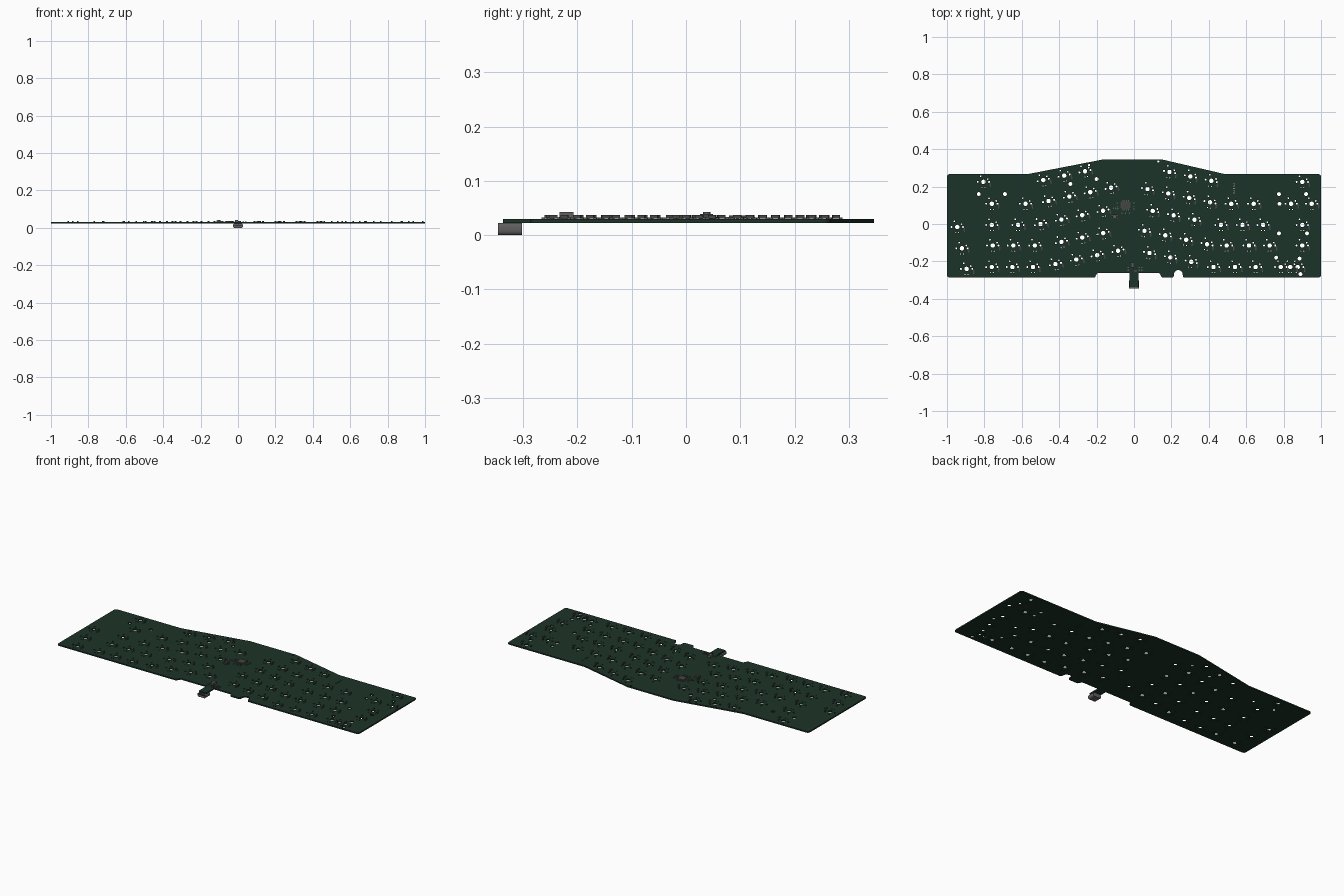
import bpy, bmesh, math
from mathutils import Matrix, Vector

if "Cube" in bpy.data.objects:
    bpy.data.objects.remove(bpy.data.objects["Cube"])

Z0, Z1 = 0.0225, 0.030          # board bottom and top
P = 0.114                       # key pitch
TILT = math.radians(12)


def material(name, col):
    m = bpy.data.materials.new(name)
    m.diffuse_color = (*col, 1)
    m.use_nodes = True
    m.node_tree.nodes["Principled BSDF"].inputs["Base Color"].default_value = m.diffuse_color
    return m


GREEN = material("board_green", (0.012, 0.033, 0.021))
DARK = material("chip_dark", (0.06, 0.06, 0.06))
METAL = material("metal_grey", (0.12, 0.115, 0.115))


def boxes(name, items, mat):
    """One object from boxes: (x, y, zmin, zmax, sx, sy, angle)."""
    bm = bmesh.new()
    for x, y, a, b, sx, sy, r in items:
        m = (Matrix.Translation((x, y, (a + b) / 2)) @ Matrix.Rotation(r, 4, 'Z')
             @ Matrix.Diagonal((sx, sy, b - a, 1)))
        bmesh.ops.create_cube(bm, size=1, matrix=m)
    me = bpy.data.meshes.new(name)
    bm.to_mesh(me)
    bm.free()
    me.materials.append(mat)
    ob = bpy.data.objects.new(name, me)
    bpy.context.collection.objects.link(ob)
    return ob


# switch positions (x, y, angle): tilted middle clusters, then straight outer keys
keys = []
for sx, sy, n, a in [(-.485, .235, 3, 1), (-.457, .123, 4, 1), (-.5, 0, 4, 1), (-.388, -.096, 3, 1),
                     (-.42, -.214, 4, 1), (.19, .278, 3, -1), (.072, .187, 4, -1),
                     (.1, .07, 3, -1), (.056, -.037, 4, -1), (.083, -.155, 3, -1)]:
    for i in range(n):
        keys.append((sx + i * P * math.cos(TILT), sy + a * i * P * math.sin(TILT), a * TILT))
for y, xs in [(.225, (-.805, .9)), (.108, (-.76, -.58, .52, .64, .84, .95)),
              (-.005, (-.76, -.62, .465, .58, .69, .9)),
              (-.115, (-.755, -.645, -.53, .495, .615, .725, .9)),
              (-.23, (-.76, -.65, -.54, .425, .54, .65, .785, .835, .875)),
              (-.016, (-.945,)), (-.13, (-.92,)), (-.24, (-.895,))]:
    keys += [(x, y, 0) for x in xs]

# round holes, skipping any that would run into another
holes = []


def hole(x, y, r):
    if y - r > -.281 and abs(x) + r < .99 and all(
            math.hypot(x - h[0], y - h[1]) > r + h[2] + .002 for h in holes):
        holes.append((x, y, r))


def local(k, dx, dy):
    c, s = math.cos(k[2]), math.sin(k[2])
    return k[0] + c * dx - s * dy, k[1] + s * dx + c * dy


hole(-.243, -.258, .0235)                                   # mounting hole
for k in keys:
    hole(k[0], k[1], .012)
for x, y in [(-.83, .16), (-.69, .16), (.775, .16), (.92, .16), (.778, .108), (.775, -.05), (.925, -.05),
             (.76, -.18), (.885, -.185), (.89, -.268), (-.34, .214), (-.352, .21),
             (-.2, .24), (-.24, .315), (.13, .335)]:
    hole(x, y, .0105 if y < .3 else .006)                   # stabiliser holes
for k in keys:
    for dx, dy, r in [(-.0304, 0, .0053), (.0304, 0, .0053), (.0228, .0152, .0045),
                      (-.0152, .0304, .0045), (-.0076, -.0304, .003), (.0076, -.0304, .003)]:
        hole(*local(k, dx, dy), r)
for i in range(5):
    hole(.535, .165 + i * .0125, .003)                      # header pins


def arc(cx, cy, r, a0, a1, n=5):
    return [(cx + r * math.cos(math.radians(a0 + (a1 - a0) * i / n)),
             cy + r * math.sin(math.radians(a0 + (a1 - a0) * i / n))) for i in range(n + 1)]


# board outline, counter clockwise from the lower left corner
R, B = .015, -.287
outline = arc(-1 + R, B + R, R, 180, 270)
outline += arc(-.215, B + .01, .01, 270, 360, 3) + [(-.195, -.262), (-.025, -.262)]
outline += arc(-.020, -.332, .005, 180, 270, 3) + arc(.020, -.332, .005, 270, 360, 3)
outline += [(.025, -.262), (.135, -.262)] + arc(.155, B + .01, .01, 180, 270, 3)
outline += arc(.203, B + .01, .01, 270, 360, 3) + arc(.237, -.27, .0235, 180, 0, 12)
outline += arc(.271, B + .01, .01, 180, 270, 3)
outline += arc(1 - R, B + R, R, 270, 360) + arc(1 - R, .267 - R, R, 0, 90)
outline += [(.485, .267), (.145, .346), (-.16, .346), (-.567, .267)]
outline += arc(-1 + R, .267 - R, R, 90, 180)

# circuit board: filled flat curve with holes, extruded
cu = bpy.data.curves.new("board_curve", 'CURVE')
cu.dimensions, cu.fill_mode = '2D', 'BOTH'
cu.extrude = (Z1 - Z0) / 2


def loop(pts):
    s = cu.splines.new('POLY')
    s.points.add(len(pts) - 1)
    for p, (x, y) in zip(s.points, pts):
        p.co = (x, y, 0, 1)
    s.use_cyclic_u = True


loop(outline)
for x, y, r in holes:
    loop(arc(x, y, r, 360, 0, 16 if r > .01 else 10)[:-1])
helper = bpy.data.objects.new("board_helper", cu)
bpy.context.collection.objects.link(helper)
me = bpy.data.meshes.new_from_object(helper.evaluated_get(bpy.context.evaluated_depsgraph_get()))
bpy.data.objects.remove(helper)
bm = bmesh.new()
bm.from_mesh(me)
bmesh.ops.remove_doubles(bm, verts=bm.verts, dist=1e-5)
bmesh.ops.recalc_face_normals(bm, faces=bm.faces)
bmesh.ops.translate(bm, verts=bm.verts, vec=(0, 0, (Z0 + Z1) / 2))
for f in bm.faces:
    f.smooth = False
bm.to_mesh(me)
bm.free()
me.materials.clear()
me.materials.append(GREEN)
bpy.context.collection.objects.link(bpy.data.objects.new("circuit_board", me))

# one diode beside every switch, with two leads
body, leads = [], []
for k in keys:
    x, y = local(k, .037, -.014)
    body.append((x, y, Z1 + .001, .0375, .008, .014, k[2]))
    for s in (-1, 1):
        leads.append((*local(k, .037, -.014 + s * .009), Z1, .0325, .004, .006, k[2]))
boxes("diodes", body, DARK)
boxes("diode_leads", leads, METAL)

# controller chip with legs on four sides
cx, cy = -.045, .1
boxes("controller_chip", [(cx, cy, Z1 + .001, .0365, .042, .042, 0)], DARK)
legs = []
for i in range(11):
    t = (i - 5) * .0035
    for s in (-1, 1):
        legs.append((cx + s * .0235, cy + t, Z1, .033, .008, .0016, 0))
        legs.append((cx + t, cy + s * .0235, Z1, .033, .0016, .008, 0))
boxes("controller_legs", legs, METAL)

# small resistors and capacitors round the controller and the connector
small = [(cx + s * .045, cy + d, Z1, .0335, .009, .005, 0) for s in (-1, 1) for d in (-.02, -.005, .012)]
small += [(cx + d, cy - .043, Z1, .0335, .005, .009, 0) for d in (-.02, 0, .02)]
small += [(-.11 + i * .012, .085, Z1, .0335, .005, .009, 0) for i in range(3)]
small += [(x, y, Z1, .0335, .009, .006, 0) for x in (-.03, .028, .042) for y in (-.232, -.247)]
boxes("small_parts", small, METAL)

# reset button, with side tabs and a round plunger
boxes("reset_button", [(-.103, .038, Z1, .0385, .024, .024, 0),
                       (-.103, .030, Z1, .0325, .034, .004, 0),
                       (-.103, .046, Z1, .0325, .034, .004, 0)], DARK)
bpy.ops.mesh.primitive_cylinder_add(vertices=20, radius=.007, depth=.005, location=(-.103, .038, .0405))
bpy.context.object.name = "reset_plunger"
bpy.context.object.data.materials.append(METAL)

# fuse and protection chip above the connector
boxes("fuse", [(-.008, -.22, Z1, .0425, .018, .026, 0)], METAL)
boxes("protection_chip", [(.008, -.252, Z1, .037, .017, .010, 0)], DARK)

# connector shell under the tongue: open-fronted rounded tube with a contact tab
bm = bmesh.new()


def ring(w, h, r, y):
    pts = []
    for px, pz, a in [(w - r, h - r, 0), (r - w, h - r, 90), (r - w, r - h, 180), (w - r, r - h, 270)]:
        pts += arc(px, pz, r, a, a + 90, 4)
    return [bm.verts.new((x, y, z + .0113)) for x, z in pts]


rings = [ring(.0265, .0113, .0085, -.302), ring(.0265, .0113, .0085, -.346),
         ring(.0245, .0093, .0068, -.346), ring(.0245, .0093, .0068, -.312)]
for a, b in zip(rings, rings[1:]):
    for i in range(len(a)):
        j = (i + 1) % len(a)
        bm.faces.new((a[i], a[j], b[j], b[i]))
bm.faces.new(rings[0])
bm.faces.new(rings[-1])
bmesh.ops.recalc_face_normals(bm, faces=bm.faces)
me = bpy.data.meshes.new("connector_shell")
bm.to_mesh(me)
bm.free()
me.materials.append(METAL)
bpy.context.collection.objects.link(bpy.data.objects.new("connector_shell", me))
boxes("connector_tab", [(0, -.326, .0093, .0133, .036, .028, 0)], DARK)
